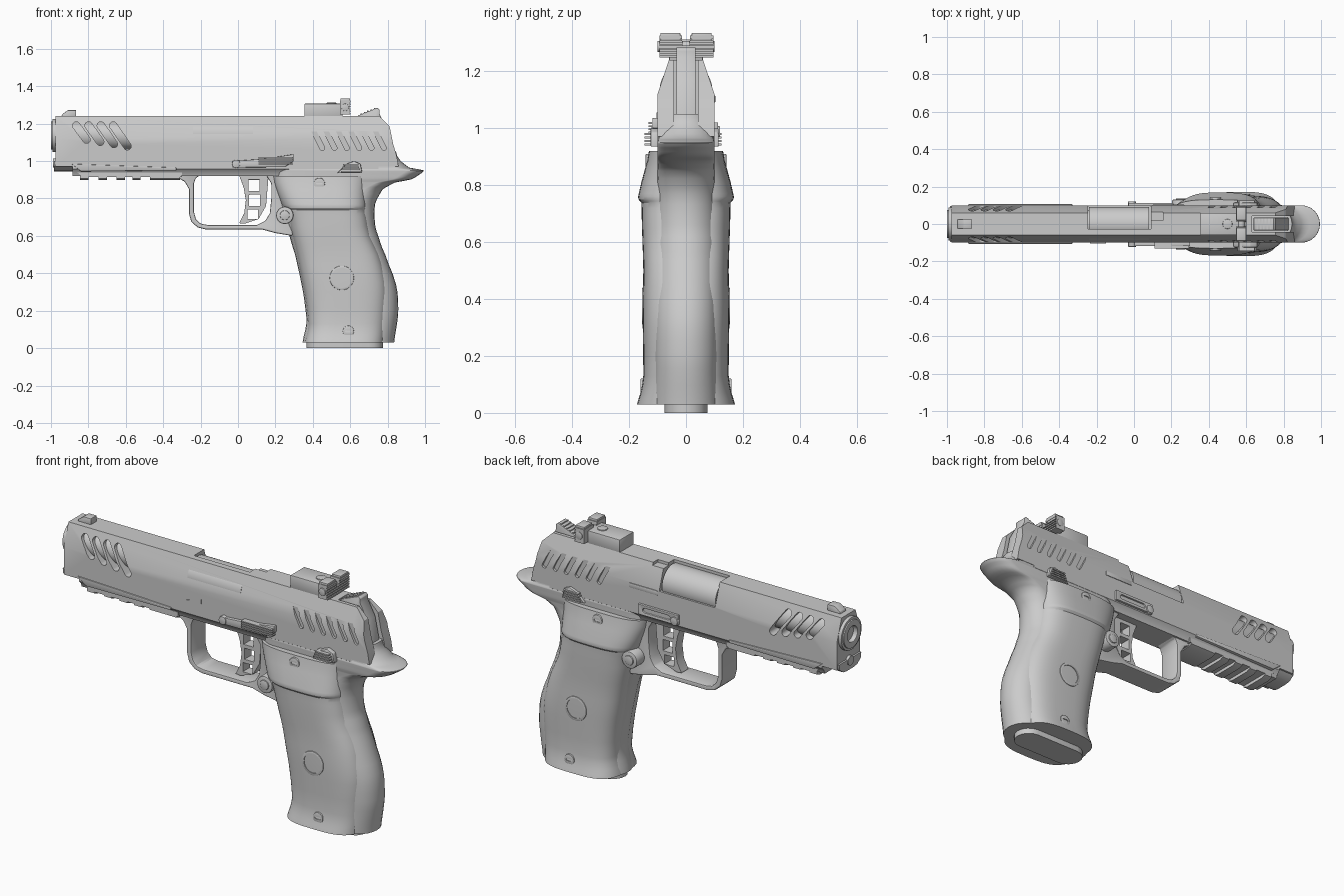
import bpy, bmesh
from math import sin, cos, pi, copysign
from mathutils import Vector

if "Cube" in bpy.data.objects:
    bpy.data.objects.remove(bpy.data.objects["Cube"])


def mesh_object(name, rings, smooth=30, bevel=0):
    """Skin a list of equal-length vertex rings and cap both ends."""
    bm = bmesh.new()
    vs = [[bm.verts.new(p) for p in r] for r in rings]
    n = len(rings[0])
    for a, b in zip(vs, vs[1:]):
        for i in range(n):
            bm.faces.new((a[i], a[(i + 1) % n], b[(i + 1) % n], b[i]))
    bm.faces.new(vs[0])
    bm.faces.new(vs[-1])
    bmesh.ops.recalc_face_normals(bm, faces=bm.faces)
    me = bpy.data.meshes.new(name)
    bm.to_mesh(me)
    bm.free()
    ob = bpy.data.objects.new(name, me)
    bpy.context.collection.objects.link(ob)
    finish(ob, smooth, bevel)
    return ob


def finish(ob, smooth=30, bevel=0):
    bpy.ops.object.select_all(action='DESELECT')
    ob.select_set(True)
    bpy.context.view_layer.objects.active = ob
    if bevel:
        m = ob.modifiers.new("bevel", 'BEVEL')
        m.width, m.segments, m.limit_method = bevel, 2, 'ANGLE'
        bpy.ops.object.modifier_apply(modifier=m.name)
    bpy.ops.object.shade_smooth_by_angle(angle=smooth * pi / 180)


def prism(name, pts, axis, a, b, bevel=0):
    place = {'x': lambda u, v, t: (t, u, v), 'y': lambda u, v, t: (u, t, v),
             'z': lambda u, v, t: (u, v, t)}[axis]
    return mesh_object(name, [[place(u, v, t) for u, v in pts] for t in (a, b)], 30, bevel)


def box(name, x0, x1, y0, y1, z0, z1, bevel=0):
    return prism(name, [(x0, z0), (x1, z0), (x1, z1), (x0, z1)], 'y', y0, y1, bevel)


def disc(u, v, r, n=32):
    return [(u + r * cos(2 * pi * i / n), v + r * sin(2 * pi * i / n)) for i in range(n)]


def capsule(p, q, r, n=8):
    p, q = Vector(p), Vector(q)
    d = (q - p).normalized()
    s = Vector((-d.y, d.x))
    arc = lambda c, k: [tuple(c + k * r * (s * cos(pi * i / n) - d * sin(pi * i / n))) for i in range(n + 1)]
    return arc(p, 1) + arc(q, -1)


def mirrored(pts):
    return pts + [(-u, v) for u, v in reversed(pts)]


def cut(ob, cutters, bevel=0):
    for c in cutters:
        c.hide_render = True
        m = ob.modifiers.new("cut", 'BOOLEAN')
        m.object, m.operation, m.solver = c, 'DIFFERENCE', 'EXACT'
        bpy.context.view_layer.objects.active = ob
        bpy.ops.object.modifier_apply(modifier=m.name)
        bpy.data.objects.remove(c)
    finish(ob, 30, bevel)


def spline(rows, n=4):
    rows = [Vector(r) for r in rows]
    out = []
    for i in range(len(rows) - 1):
        a, b = rows[max(i - 1, 0)], rows[i]
        c, d = rows[i + 1], rows[min(i + 2, len(rows) - 1)]
        for k in range(n):
            t = k / n
            h = t * t * (3 - 2 * t)
            s = b + (c - b) * t
            cr = 0.5 * (2 * b + (c - a) * t + (2 * a - 5 * b + 4 * c - d) * t * t + (3 * b - a - 3 * c + d) * t ** 3)
            cr[0] = s[0]  # keep heights evenly spaced
            out.append(cr)
    return out + [rows[-1]]


# Grip frame with backstrap and beavertail: rows of height, front, back, half width
core = [(.03, .345, .835, .115), (.13, .365, .85, .11), (.21, .36, .857, .11), (.34, .34, .845, .11),
        (.5, .305, .787, .11), (.6, .275, .75, .11), (.66, .25, .733, .11), (.77, .21, .733, .105),
        (.85, .19, .775, .1), (.885, .18, .84, .1), (.902, .18, .925, .1), (.925, .18, .965, .1),
        (.945, .18, .992, .1), (.952, .18, .985, .1), (.965, .2, .915, .098), (1.01, .3, .862, .098),
        (1.05, .4, .845, .096)]
mesh_object("grip_frame", [[(x, y, z) for x, y in capsule((f + w, 0), (b - w, 0), w, 12)]
                           for z, f, b, w in spline(core, 3)], 40)

# Grip panels swelling out at the sides
panel = [(.03, .355, .785, .172), (.07, .365, .79, .16), (.13, .375, .795, .15), (.3, .355, .805, .152),
         (.4, .335, .79, .152), (.5, .315, .76, .15), (.6, .29, .715, .153), (.7, .265, .695, .156),
         (.738, .25, .69, .157), (.75, .24, .69, .167), (.77, .23, .69, .166), (.85, .2, .69, .146),
         (.92, .18, .70, .13)]


def oval(z, f, b, w, n=48, e=2 / 3.2):
    pw = lambda v: copysign(abs(v) ** e, v)
    return [((f + b) / 2 + (b - f) / 2 * pw(cos(2 * pi * i / n)), w * pw(sin(2 * pi * i / n)), z)
            for i in range(n)]


mesh_object("grip_panels", [oval(*r) for r in spline(panel, 2)], 25)
prism("magazine_base", capsule((.44, 0), (.70, 0), .075), 'z', 0, .04)

# Screws, medallions and magazine button on both sides
for s, side in ((-1, "left"), (1, "right")):
    for nm, x, z, r, y in (("upper_screw", .435, .88, .03, .142), ("lower_screw", .59, .09, .03, .16),
                           ("medallion", .555, .375, .065, .155)):
        ob = prism(f"{nm}_{side}", disc(x, z, r), 'y', s * .1, s * y, .003)
        slot = disc(x, z, r * .8) if nm == "medallion" else capsule((x - .012, z), (x + .012, z), .006)
        cut(ob, [prism("cutter", slot, 'y', s * (y - .005), s * .2)])
    prism(f"magazine_button_{side}", disc(.25, .71, .046), 'y', 0, s * .13, .006)
    prism(f"button_centre_{side}", disc(.25, .71, .026), 'y', 0, s * .136, .004)
    # Safety lever with ridges
    y0, y1 = s * .09, s * (.125 if s < 0 else .115)
    prism(f"safety_lever_{side}", [(.53, .935), (.665, .935), (.655, .985), (.62, 1.0), (.58, .985)], 'y', y0, y1, .005)
    for i in range(4):
        box(f"safety_ridge_{side}_{i}", .55 + .004 * i, .655 - .004 * i, min(y0, s * (.145 if s < 0 else .125)),
            max(y0, s * (.145 if s < 0 else .125)), .94 + .012 * i, .947 + .012 * i)

# Dust cover and accessory rail
prism("dust_cover", mirrored([(.1, .985), (.1, .958), (.082, .94), (.075, .92)]), 'x', -.885, .75)
prism("rail_lip", [(-.89, .985), (-.33, .965), (-.33, .95), (-.84, .945)], 'y', -.106, .106, .003)
prism("rail", [(-.86, .94), (-.83, .915), (-.30, .915), (-.30, .94)], 'y', -.085, .085)
for i, (a, b) in enumerate(((-.845, -.80), (-.745, -.70), (-.65, -.605), (-.565, -.52), (-.47, -.31))):
    prism(f"rail_tooth_{i}", mirrored([(.06, .898), (.085, .908), (.085, .93)]), 'x', a, b)

# Trigger guard
guard = prism("trigger_guard", [(-.47, .935), (-.33, .915), (-.285, .89), (-.262, .85), (-.262, .72), (-.25, .675),
              (-.215, .645), (-.17, .634), (.13, .634), (.2, .615), (.29, .6), (.32, .7), (.25, .95)], 'y', -.065, .065)
cut(guard, [prism("cutter", [(-.2, .925), (-.225, .91), (-.236, .88), (-.236, .73), (-.225, .69), (-.2, .665),
            (-.16, .658), (.1, .658), (.145, .68), (.17, .72), (.178, .8), (.178, .88), (.15, .925)],
            'y', -.2, .2)], .006)

# Skeleton trigger
trigger = prism("trigger", [(0, .94), (.03, .86), (.042, .79), (.033, .72), (.006, .668), (.035, .665), (.11, .69),
                            (.15, .76), (.165, .94)], 'y', -.03, .03)
cut(trigger, [box("cutter", a, b, -.1, .1, c, d) for a, b, c, d in
              ((.055, .115, .84, .9), (.06, .118, .76, .82), (.05, .108, .69, .74))], .003)

# Slide with front slots, rear serrations, ejection port and hammer channel
slide = prism("slide", mirrored([(.06, 1.24), (.1, 1.12), (.1, .97)]), 'x', -.975, .9)
cutters = [prism("cutter", [(.745, 1.25), (.81, 1.187), (.83, 1.09), (.848, 1.03), (.86, .96), (.95, .9),
                            (.95, 1.4), (.745, 1.4)], 'y', -.3, .3),
           box("cutter", -.245, .09, -.027, .3, 1.115, 1.4),
           box("cutter", .09, .155, .02, .07, 1.225, 1.4),
           box("cutter", .63, 1, -.042, .042, .975, 1.4)]
for i in range(4):
    x = -.865 + .066 * i
    cutters.append(prism("cutter", capsule((x, 1.19), (x + .055 + .007 * i, 1.115 - .012 * i), .02), 'y', -.3, .3))
for i in range(6):
    x = .40 + .066 * i
    for s in (-1, 1):
        cutters.append(prism("cutter", capsule((x, 1.17), (x + .05, 1.07), .013), 'y', s * .087, s * .3))
cut(slide, cutters)
prism("slide_nose", mirrored([(.095, 1.0), (.09, .97), (.06, .948), (.03, .943)]), 'x', -.985, -.885)
box("extractor", .1, .27, .09, .103, 1.09, 1.115, .003)
prism("index_wedge", [(-.235, 1.032), (-.15, 1.055), (-.15, 1.03)], 'y', -.104, -.09)

# Barrel with bore, bushing and chamber hood
barrel = prism("barrel", disc(0, 1.137, .075), 'x', -1, .05)
cut(barrel, [prism("cutter", disc(0, 1.137, .042), 'x', -1.1, -.75)], .004)
bushing = prism("barrel_bushing", disc(0, 1.137, .088), 'x', -.993, -.97)
cut(bushing, [prism("cutter", disc(0, 1.137, .06), 'x', -1.1, -.9)], .003)
prism("guide_rod", disc(0, .99, .025), 'x', -.99, -.9)
prism("chamber_hood", disc(0, 1.137, .092, 48), 'x', -.24, .08)

# Front sight
prism("front_sight", [(-.945, 1.235), (-.94, 1.25), (-.91, 1.272), (-.865, 1.272), (-.865, 1.235)], 'y', -.025, .025, .003)

# Rear sight with notched ridged blade and screws
box("rear_sight_base", .355, .56, -.06, .06, 1.235, 1.307, .005)
blade = box("rear_sight_blade", .545, .602, -.093, .097, 1.248, 1.325)
cut(blade, [prism("cutter", [(-.012, 1.29), (.012, 1.29), (.02, 1.4), (-.02, 1.4)], 'x', .5, .7)]
    + [box("cutter", .596, .7, -.2, .2, 1.256 + .013 * i, 1.262 + .013 * i) for i in range(5)])
for s in (-1, 1):
    prism(f"blade_post_{s}", [(s * .02, 1.31), (s * .09, 1.31), (s * .09, 1.335), (s * .02, 1.335)], 'x', .548, .60, .002)
prism("elevation_screw", disc(.5, 0, .026), 'z', 1.29, 1.312, .002)
prism("windage_screw", disc(.573, 1.287, .02), 'y', -.1, .1, .002)

# Hammer with ridged spur
prism("hammer", [(.64, 1.2), (.64, 1.243), (.745, 1.285), (.757, 1.275), (.757, 1.25), (.80, 1.17), (.825, 1.05),
                 (.83, .97), (.66, .97)], 'y', -.034, .034, .003)
for i in range(5):
    x = .655 + .018 * i
    box(f"hammer_ridge_{i}", x, x + .008, -.03, .03, 1.23, 1.255 + .4 * (x - .655))

# Slide stop on the left, lever plate and pin on the right
prism("slide_stop", [(-.03, .965), (-.03, 1.0), (.14, 1.012), (.30, 1.037), (.30, 1.0), (.25, .968)], 'y', -.118, -.09, .004)
for i in range(4):
    box(f"slide_stop_ridge_{i}", .11, .295, -.132, -.1, .982 + .011 * i, .988 + .011 * i)
plate = prism("right_lever_plate", [(-.03, .965), (.21, .965), (.21, 1.02), (-.03, 1.02)], 'y', .09, .113)
cut(plate, [prism("cutter", capsule((.03, .993), (.17, .993), .012), 'y', .104, .2)], .003)
prism("takedown_pin", disc(-.01, .985, .022), 'y', -.122, .12, .003)
